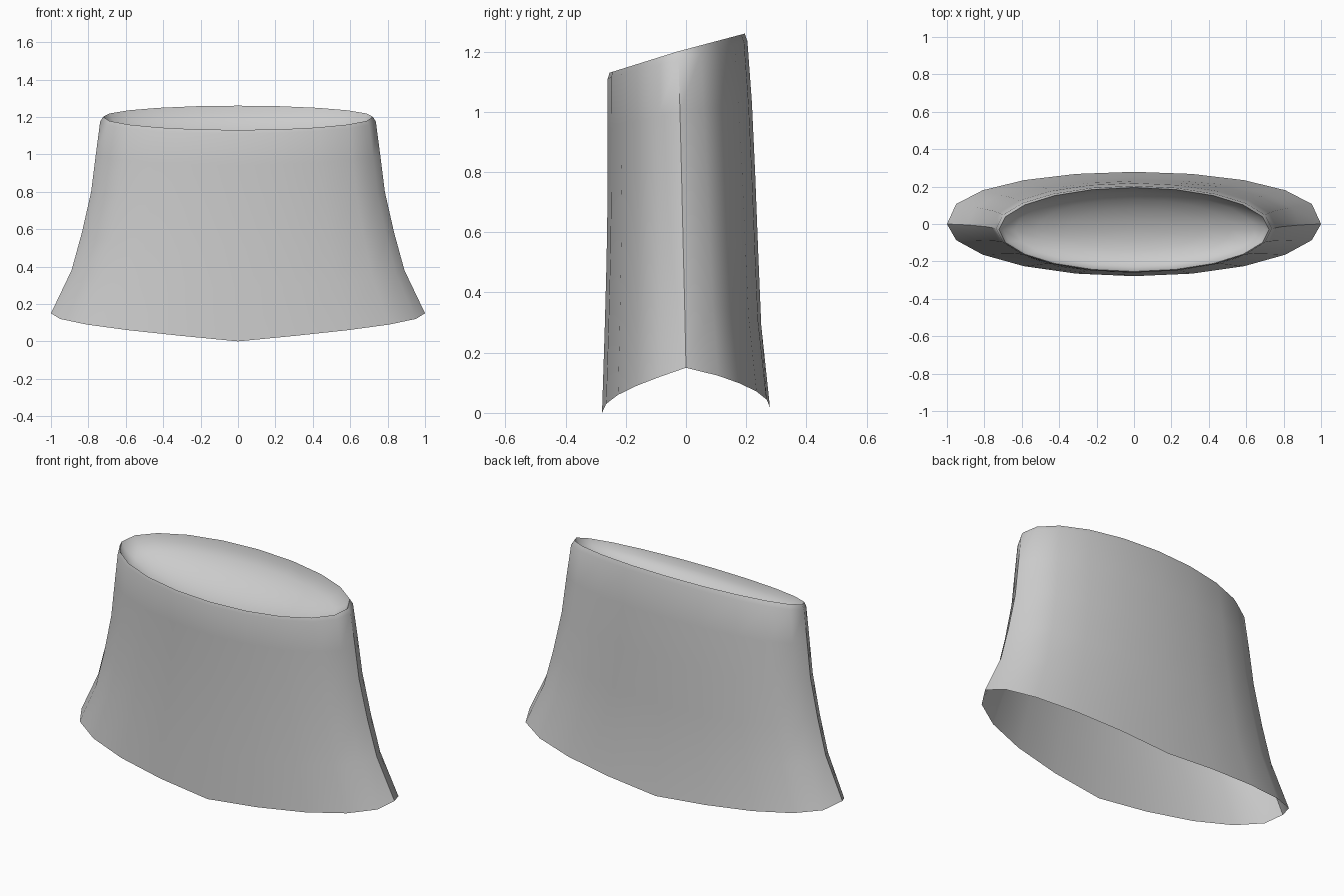
import bpy, bmesh, math

if "Cube" in bpy.data.objects:
    bpy.data.objects.remove(bpy.data.objects["Cube"])

N = 20
# Each ring: half width, front y, back y, side z, front z, back z
rings = [
    (1.00, -0.279, 0.279, 0.15, 0.00, 0.018),
    (0.89, -0.270, 0.250, 0.38, 0.28, 0.29),
    (0.835, -0.264, 0.240, 0.58, 0.50, 0.53),
    (0.785, -0.260, 0.230, 0.80, 0.75, 0.79),
    (0.76, -0.260, 0.219, 1.00, 0.94, 1.03),
    (0.737, -0.260, 0.204, 1.175, 1.11, 1.235),
    (0.722, -0.254, 0.195, 1.20, 1.13, 1.26),
]


def ring_points(width, front, back, zs, zf, zb, blend):
    """Oval loop; blend 0 = arched lower hem, 1 = flat tilted rim."""
    mid = -0.03 * blend
    pts = []
    for i in range(N):
        a = 2 * math.pi * i / N
        c = math.cos(a)
        lin = abs(1 - 2 * (a % math.pi) / math.pi)
        f = lin + (abs(c) - lin) * blend
        if c > 0:
            y, z = mid + (front - mid) * c, zs + (zf - zs) * f
        else:
            y = mid + (back - mid) * abs(c) ** (0.82 + 0.18 * blend)
            z = zs + (zb - zs) * f
        pts.append((width * math.sin(a), y, z))
    return pts


bm = bmesh.new()
loops = [[bm.verts.new(p) for p in ring_points(*r, k / (len(rings) - 1))]
         for k, r in enumerate(rings)]

# Hollow inside the top rim
DEPTH = 0.16
rim = [v.co.copy() for v in loops[-1]]
centre = sum((p for p in rim[1:]), rim[0].copy()) / N
for s in (0.97, 0.88, 0.72, 0.5, 0.25):
    loop = []
    for p in rim:
        q = centre.lerp(p, s)
        q.z -= DEPTH * math.sqrt(1 - s * s)
        loop.append(bm.verts.new(q))
    loops.append(loop)

for lo, hi in zip(loops, loops[1:]):
    for i in range(N):
        j = (i + 1) % N
        bm.faces.new((lo[i], lo[j], hi[j], hi[i]))
bottom = centre.copy()
bottom.z -= DEPTH
tip = bm.verts.new(bottom)
for i in range(N):
    bm.faces.new((loops[-1][i], loops[-1][(i + 1) % N], tip))

mesh = bpy.data.meshes.new("flared_sleeve")
bm.to_mesh(mesh)
bm.free()
obj = bpy.data.objects.new("flared_sleeve", mesh)
bpy.context.collection.objects.link(obj)
bpy.context.view_layer.objects.active = obj
obj.select_set(True)
bpy.ops.object.shade_smooth_by_angle(angle=math.radians(50))
